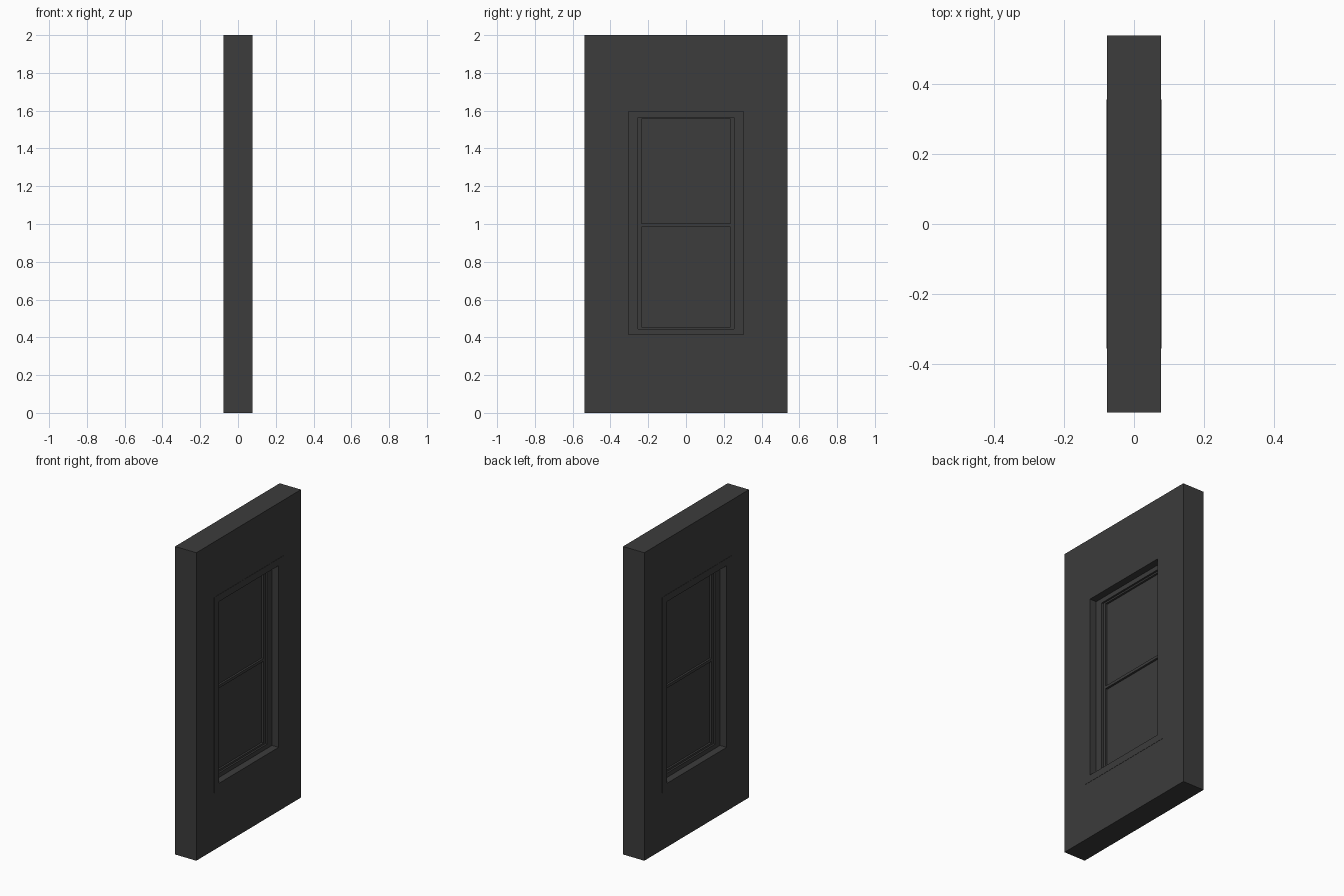
import bpy, bmesh

if "Cube" in bpy.data.objects:
    bpy.data.objects.remove(bpy.data.objects["Cube"])

# Dark grey finish shared by every part
dark = bpy.data.materials.new("dark_grey")
dark.diffuse_color = (0.045, 0.045, 0.045, 1)
dark.use_nodes = True
dark.node_tree.nodes["Principled BSDF"].inputs["Base Color"].default_value = dark.diffuse_color


def finish(name, bm):
    bmesh.ops.recalc_face_normals(bm, faces=bm.faces)
    mesh = bpy.data.meshes.new(name)
    bm.to_mesh(mesh)
    bm.free()
    mesh.materials.append(dark)
    obj = bpy.data.objects.new(name, mesh)
    bpy.context.collection.objects.link(obj)
    return obj


def frame(name, outer, inner, depth):
    """Rectangular ring; rects are (half_width, z_low, z_high), depth is half thickness."""
    bm = bmesh.new()

    def loop(rect, x):
        w, lo, hi = rect
        return [bm.verts.new((x, y, z)) for y, z in ((-w, lo), (w, lo), (w, hi), (-w, hi))]

    loops = [loop(outer, depth), loop(inner, depth), loop(inner, -depth), loop(outer, -depth)]
    for a, b in zip(loops, loops[1:] + loops[:1]):
        for i in range(4):
            j = (i + 1) % 4
            bm.faces.new((a[i], a[j], b[j], b[i]))
    return finish(name, bm)


def panel(name, rect, depth):
    w, lo, hi = rect
    bm = bmesh.new()
    bmesh.ops.create_cube(bm, size=1)
    bmesh.ops.scale(bm, vec=(2 * depth, 2 * w, hi - lo), verts=bm.verts)
    bmesh.ops.translate(bm, vec=(0, 0, (lo + hi) / 2), verts=bm.verts)
    return finish(name, bm)


# Outlines, from the wall edge inwards
WALL = (0.537, 0.0, 2.0)
CASING = (0.355, 0.37, 1.64)
OPENING = (0.305, 0.415, 1.595)
SASH = (0.255, 0.443, 1.565)
PANE = (0.235, 0.455, 1.555)

# Nested frames, each set deeper into the wall on both sides
frame("wall", WALL, CASING, 0.0765)
frame("casing", CASING, OPENING, 0.078)
frame("window_frame", OPENING, SASH, 0.031)
frame("sash", SASH, PANE, 0.019)

# Middle rail and the two panes it separates
panel("middle_rail", (0.235, 0.985, 1.003), 0.019)
panel("lower_pane", (0.235, 0.455, 0.985), 0.006)
panel("upper_pane", (0.235, 1.003, 1.555), 0.006)
